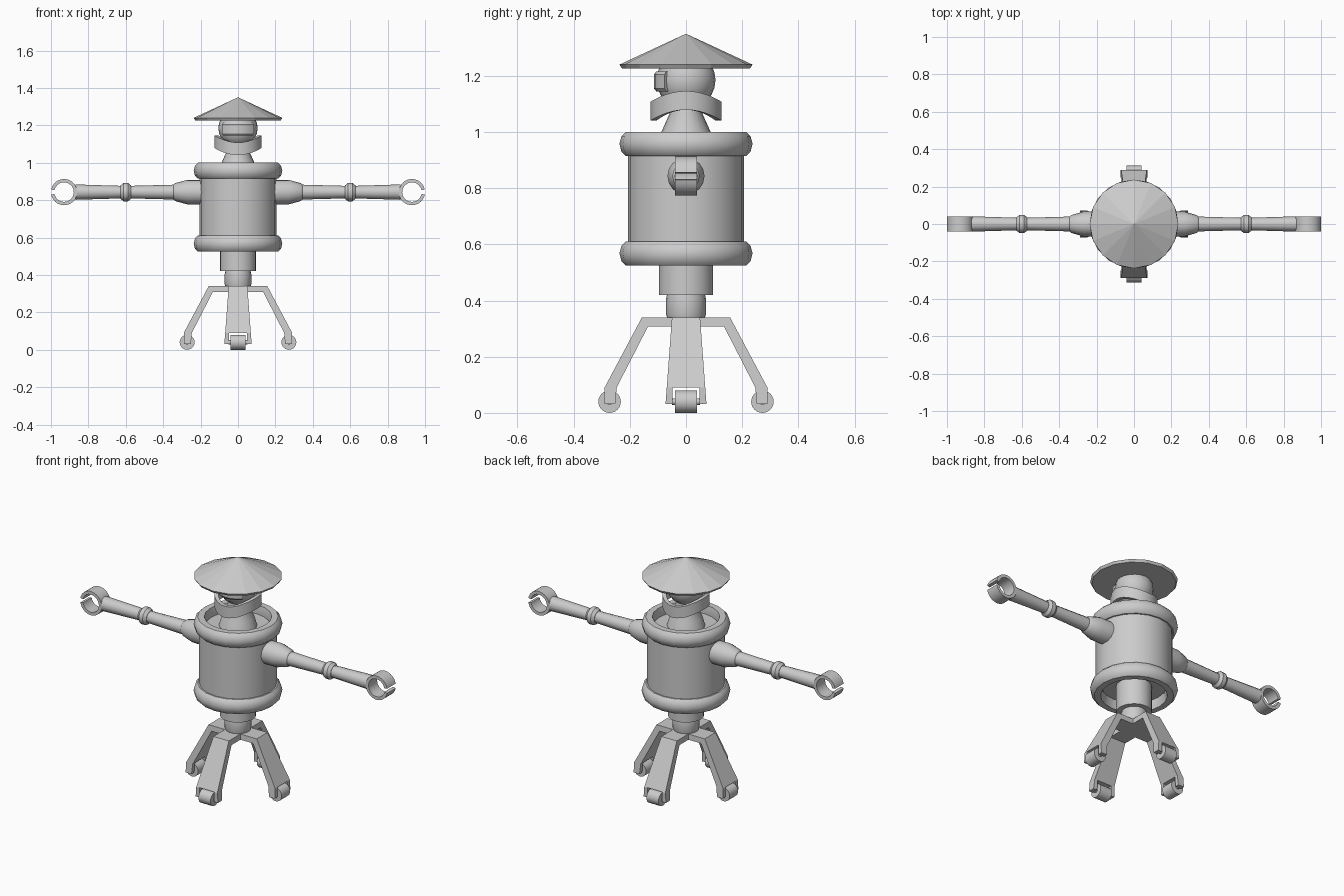
import bpy, bmesh, math
from mathutils import Matrix, Vector

if "Cube" in bpy.data.objects:
    bpy.data.objects.remove(bpy.data.objects["Cube"])

grey = bpy.data.materials.new("plain grey")
grey.diffuse_color = (0.6, 0.6, 0.6, 1)
grey.use_nodes = True
grey.node_tree.nodes["Principled BSDF"].inputs["Base Color"].default_value = grey.diffuse_color


def finish(name, bm, smooth=True, angle=35):
    bmesh.ops.remove_doubles(bm, verts=bm.verts, dist=1e-5)
    bmesh.ops.recalc_face_normals(bm, faces=bm.faces)
    me = bpy.data.meshes.new(name)
    bm.to_mesh(me)
    bm.free()
    me.materials.append(grey)
    ob = bpy.data.objects.new(name, me)
    bpy.context.collection.objects.link(ob)
    if smooth:
        bpy.ops.object.select_all(action='DESELECT')
        ob.select_set(True)
        bpy.context.view_layer.objects.active = ob
        bpy.ops.object.shade_smooth_by_angle(angle=math.radians(angle))
    return ob


def lathe(name, profile, n=20, closed=False, matrix=None, smooth=True):
    """Spin (radius, height) points around z; closed joins last point to first."""
    bm = bmesh.new()
    vs = [bm.verts.new((r, 0, h)) for r, h in profile]
    pairs = list(zip(vs, vs[1:])) + ([(vs[-1], vs[0])] if closed else [])
    edges = [bm.edges.new(p) for p in pairs]
    bmesh.ops.spin(bm, geom=vs + edges, cent=(0, 0, 0), axis=(0, 0, 1),
                   angle=2 * math.pi, steps=n, use_duplicate=False)
    if matrix:
        bm.transform(matrix)
    return finish(name, bm, smooth)


def prism(bm, pts, half):
    """Extrude (x, z) points along y; half(x, z) gives (y0, y1)."""
    a = [bm.verts.new((x, half(x, z)[0], z)) for x, z in pts]
    b = [bm.verts.new((x, half(x, z)[1], z)) for x, z in pts]
    bm.faces.new(a)
    bm.faces.new(b[::-1])
    for i in range(len(pts)):
        j = (i + 1) % len(pts)
        bm.faces.new((a[i], a[j], b[j], b[i]))


# Body barrel with its two rounded hoops
lathe("body", [(0, 0.58), (0.207, 0.58), (0.207, 0.95), (0, 0.95)])
for name, z in (("lower_hoop", 0.525), ("upper_hoop", 0.915)):
    hoop = [(0.18, 0.0), (0.215, 0.0), (0.23, 0.015), (0.237, 0.0425),
            (0.23, 0.07), (0.215, 0.085), (0.18, 0.085), (0.17, 0.0425)]
    lathe(name, [(r, z + h) for r, h in hoop], closed=True)

# Waist column and hub
lathe("waist", [(0, 0.42), (0.097, 0.42), (0.097, 0.6), (0, 0.6)])
lathe("hub", [(0, 0.335), (0.066, 0.335), (0.071, 0.35), (0.071, 0.405),
              (0.066, 0.43), (0, 0.43)])

# Neck, head and visor
lathe("neck", [(0, 0.94), (0.105, 0.94), (0.088, 1.0), (0.052, 1.08),
               (0.052, 1.14), (0, 1.14)])
lathe("head", [(0.105 * math.cos(t), 1.185 + 0.105 * math.sin(t))
               for t in [math.radians(-90 + 15 * i) for i in range(9)]]
      + [(0.1, 1.235), (0, 1.235)])
bm = bmesh.new()
arc = [math.radians(-90 + a) for a in (-48, -32, -16, 0, 16, 32, 48)]
rings = []
for t in arc:
    rings.append([bm.verts.new((r * math.cos(t), r * math.sin(t), z))
                  for r, z in ((0.085, 1.145), (0.106, 1.145), (0.114, 1.155),
                               (0.114, 1.205), (0.106, 1.215), (0.085, 1.215))])
for a, b in zip(rings, rings[1:]):
    for i in range(6):
        j = (i + 1) % 6
        bm.faces.new((a[i], a[j], b[j], b[i]))
bm.faces.new(rings[0])
bm.faces.new(rings[-1][::-1])
finish("visor", bm)

# Saddle-shaped collar, high at the sides and low at front and back
bm = bmesh.new()
N = 32
rings = []
for k in range(N):
    t = 2 * math.pi * k / N
    lift = 0.019 * math.cos(2 * t)
    rings.append([bm.verts.new((r * math.cos(t), r * math.sin(t), z + lift))
                  for r, z in ((0.105, 1.06), (0.126, 1.06), (0.126, 1.127), (0.105, 1.127))])
for k in range(N):
    a, b = rings[k], rings[(k + 1) % N]
    for i in range(4):
        j = (i + 1) % 4
        bm.faces.new((a[i], a[j], b[j], b[i]))
finish("collar", bm)

# Faceted cone hat
lathe("hat", [(0, 1.35), (0.237, 1.24), (0.228, 1.226), (0, 1.226)], n=16, smooth=False)

# Four forked legs with wheels
for k in range(4):
    turn = Matrix.Rotation(k * math.pi / 2, 4, 'Z')

    def width(x, z):
        return 0.05 + 0.023 * min(1, max(0, (0.34 - z) / 0.31))

    bm = bmesh.new()
    prism(bm, [(0, 0.34), (0.157, 0.34), (0.29, 0.09), (0.247, 0.09),
               (0.135, 0.308), (0, 0.308)], lambda x, z: (-width(x, z), width(x, z)))
    for s in (-1, 1):
        prism(bm, [(0.29, 0.09), (0.29, 0.032), (0.252, 0.032), (0.247, 0.09)],
              lambda x, z: (s * 0.048, s * width(x, z)))
    bm.transform(turn)
    finish("leg", bm, smooth=False)
    axle = turn @ Matrix.Translation((0.272, 0, 0.04)) @ Matrix.Rotation(math.pi / 2, 4, 'X')
    lathe("wheel", [(0, -0.039), (0.04, -0.039), (0.04, 0.039), (0, 0.039)], n=24, matrix=axle)
    lathe("axle", [(0, -0.05), (0.012, -0.05), (0.012, 0.05), (0, 0.05)], n=12, matrix=axle)

# Arms: shoulder, upper arm, elbow, forearm and open ring hand
AZ = 0.843
for side in (1, -1):
    out = Matrix.Translation((0, 0, AZ)) @ Matrix.Rotation(side * math.pi / 2, 4, 'Y')
    lathe("shoulder", [(0, 0.17), (0.066, 0.17), (0.066, 0.27), (0.048, 0.335),
                       (0.04, 0.345), (0, 0.345)], n=16, matrix=out)
    lathe("upper_arm", [(0, 0.33), (0.04, 0.33), (0.033, 0.59), (0, 0.59)], n=12, matrix=out)
    lathe("elbow", [(0, 0.572), (0.036, 0.572), (0.049, 0.588), (0.049, 0.612),
                    (0.036, 0.628), (0, 0.628)], n=12, matrix=out)
    lathe("forearm", [(0, 0.61), (0.033, 0.61), (0.041, 0.868), (0, 0.868)], n=12, matrix=out)

    bm = bmesh.new()
    gap = math.radians(11)
    steps = 28
    rings = []
    for i in range(steps + 1):
        t = gap + (2 * math.pi - 2 * gap) * i / steps
        rings.append([bm.verts.new((side * (0.93 + r * math.cos(t)), y, AZ + r * math.sin(t)))
                      for r, y in ((0.052, -0.04), (0.07, -0.04), (0.07, 0.04), (0.052, 0.04))])
    for a, b in zip(rings, rings[1:]):
        for i in range(4):
            j = (i + 1) % 4
            bm.faces.new((a[i], a[j], b[j], b[i]))
    bm.faces.new(rings[0])
    bm.faces.new(rings[-1][::-1])
    finish("hand", bm)
